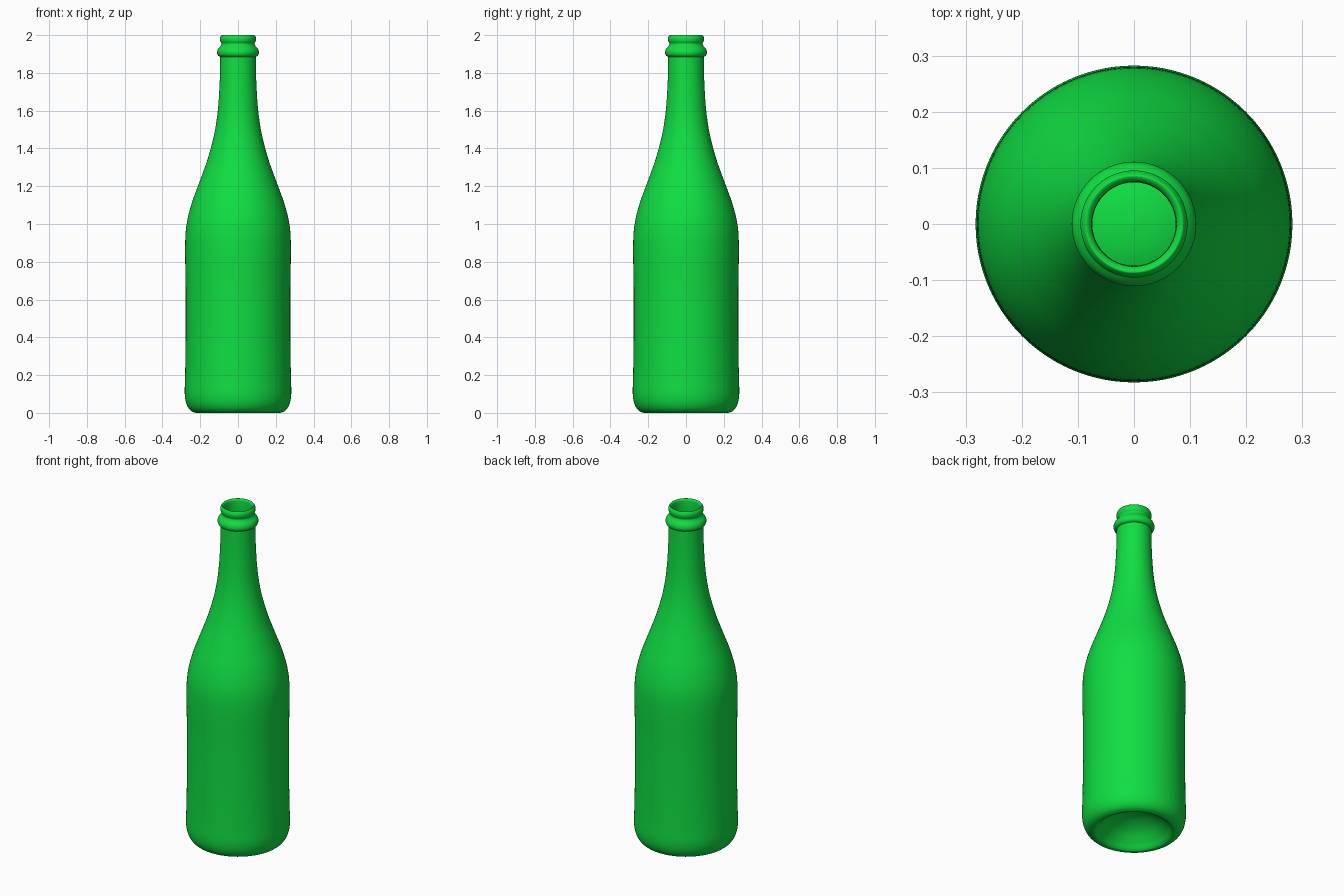
import bpy, bmesh, math
from mathutils import Vector

if "Cube" in bpy.data.objects:
    bpy.data.objects.remove(bpy.data.objects["Cube"])

SIDES = 96

def smooth_path(pts, steps=5):
    """Catmull-Rom curve through (radius, height) points."""
    p = [Vector(q) for q in pts]
    p = [p[0]] + p + [p[-1]]
    out = []
    for a, b, c, d in zip(p, p[1:], p[2:], p[3:]):
        for i in range(steps):
            t = i / steps
            out.append(0.5 * (2*b + (c - a)*t + (2*a - 5*b + 4*c - d)*t*t
                              + (3*b - a - 3*c + d)*t**3))
    return out + [p[-1]]

# Outside: punt under the base, heel, body, shoulder, neck
body = [(0, 0.12), (0.06, 0.112), (0.13, 0.08), (0.18, 0.035), (0.203, 0.008), (0.22, 0),
        (0.25, 0.012), (0.272, 0.045), (0.282, 0.10), (0.28, 0.2), (0.277, 0.4),
        (0.277, 0.65), (0.28, 0.88), (0.272, 1.0), (0.245, 1.11), (0.205, 1.22),
        (0.162, 1.34), (0.127, 1.47), (0.107, 1.6), (0.097, 1.75), (0.094, 1.885)]
# Collar ring, groove and rolled lip
collar = [(0.094, 1.885), (0.106, 1.892), (0.111, 1.908), (0.106, 1.926), (0.092, 1.943),
          (0.088, 1.955), (0.094, 1.968), (0.095, 1.985), (0.089, 1.998),
          (0.084, 2.0), (0.077, 1.993), (0.075, 1.98)]
# Inside wall and floor
inside = [(0.075, 1.98), (0.075, 1.75), (0.085, 1.6), (0.107, 1.47), (0.142, 1.34),
          (0.185, 1.22), (0.225, 1.11), (0.252, 1.0), (0.258, 0.88), (0.257, 0.5),
          (0.26, 0.12), (0.235, 0.04), (0.20, 0.04), (0.13, 0.105), (0.06, 0.137), (0, 0.145)]

profile = smooth_path(body)[:-1] + smooth_path(collar)[:-1] + smooth_path(inside)

# Spin the profile around z
bm = bmesh.new()
rings = []
for r, z in profile:
    if r < 1e-5:
        rings.append([bm.verts.new((0, 0, z))] * SIDES)
    else:
        rings.append([bm.verts.new((r*math.cos(math.tau*i/SIDES),
                                    r*math.sin(math.tau*i/SIDES), z)) for i in range(SIDES)])
for low, high in zip(rings, rings[1:]):
    for i in range(SIDES):
        j = (i + 1) % SIDES
        quad = list(dict.fromkeys([low[i], low[j], high[j], high[i]]))
        if len(quad) > 2:
            bm.faces.new(quad)
bmesh.ops.recalc_face_normals(bm, faces=bm.faces)
mesh = bpy.data.meshes.new("bottle")
bm.to_mesh(mesh)
bm.free()

# Green glass
glass = bpy.data.materials.new("green_glass")
glass.diffuse_color = (0.005, 0.73, 0.055, 1)
glass.use_nodes = True
glass.node_tree.nodes["Principled BSDF"].inputs["Base Color"].default_value = glass.diffuse_color
mesh.materials.append(glass)

bottle = bpy.data.objects.new("bottle", mesh)
bpy.context.collection.objects.link(bottle)
bpy.context.view_layer.objects.active = bottle
bottle.select_set(True)
bpy.ops.object.shade_smooth_by_angle(angle=math.radians(50))
